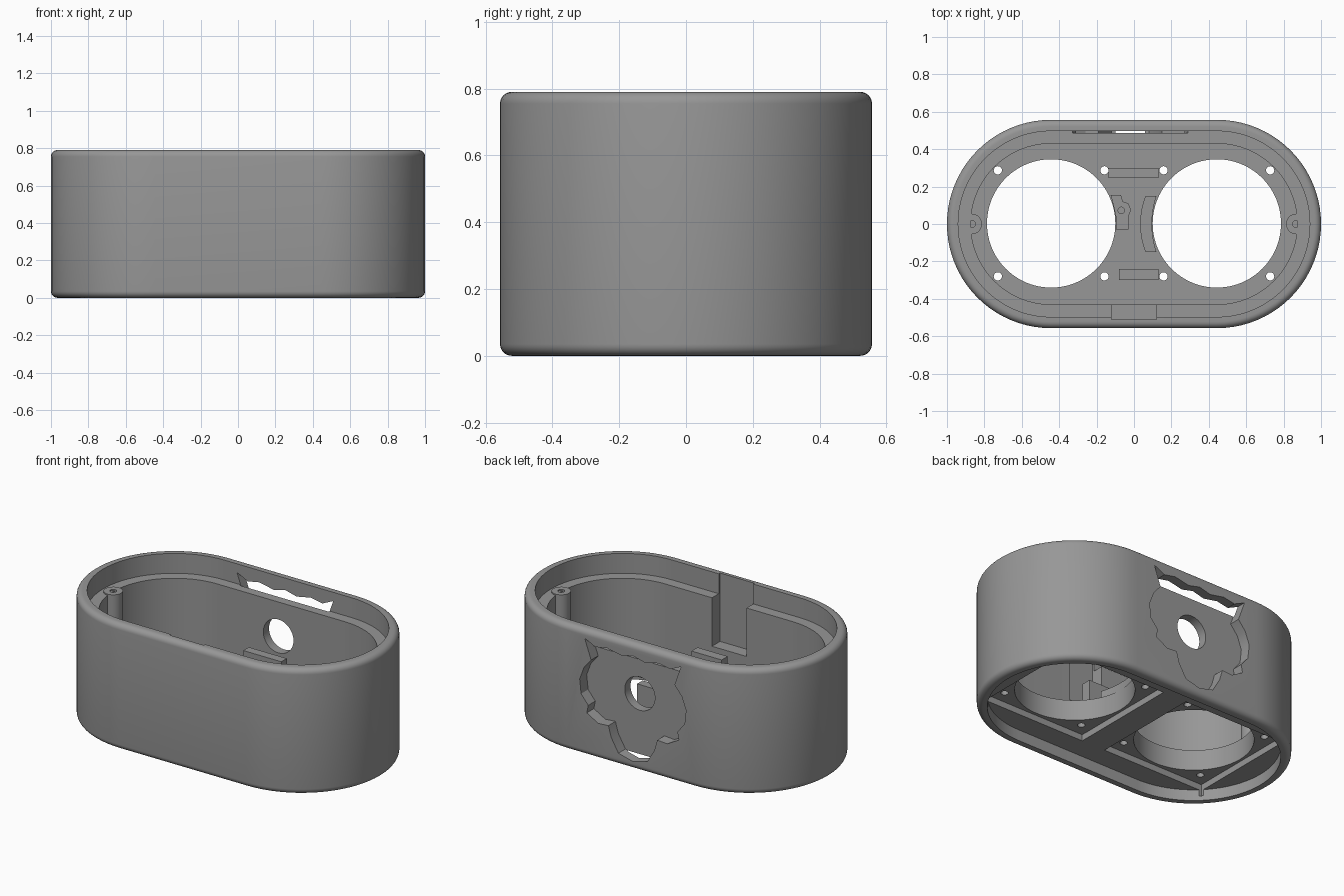
import bpy, bmesh, math

if "Cube" in bpy.data.objects:
    bpy.data.objects.remove(bpy.data.objects["Cube"])

R, CX, H = 0.557, 0.443, 0.79      # end radius, end centre offset, height
FLOOR, LEDGE = 0.24, 0.665

grey = bpy.data.materials.new("plain grey")
grey.diffuse_color = (0.31, 0.31, 0.31, 1)
grey.use_nodes = True
grey.node_tree.nodes["Principled BSDF"].inputs["Base Color"].default_value = grey.diffuse_color


def finish(bm, name):
    bmesh.ops.recalc_face_normals(bm, faces=bm.faces[:])
    me = bpy.data.meshes.new(name)
    bm.to_mesh(me)
    bm.free()
    me.materials.append(grey)
    ob = bpy.data.objects.new(name, me)
    bpy.context.collection.objects.link(ob)
    return ob


def loft(name, rings):
    """Closed solid through a list of equally long point rings."""
    bm = bmesh.new()
    vs = [[bm.verts.new(p) for p in ring] for ring in rings]
    n = len(vs[0])
    for a, b in zip(vs, vs[1:]):
        for i in range(n):
            j = (i + 1) % n
            bm.faces.new((a[i], a[j], b[j], b[i]))
    bm.faces.new(vs[0])
    bm.faces.new(vs[-1])
    return finish(bm, name)


def stadium(inset, z, n=40):
    r = R - inset
    ring = []
    for side in (1, -1):
        for i in range(n + 1):
            a = math.pi * (i / n - 0.5) + (0 if side == 1 else math.pi)
            ring.append((side * CX + r * math.cos(a), r * math.sin(a), z))
    return ring


def prism(name, pts, z0, z1):
    return loft(name, [[(x, y, z) for x, y in pts] for z in (z0, z1)])


def circle(cx, cy, r, n=64):
    return [(cx + r * math.cos(2 * math.pi * i / n),
             cy + r * math.sin(2 * math.pi * i / n)) for i in range(n)]


def rect(x0, x1, y0, y1):
    return [(x0, y0), (x1, y0), (x1, y1), (x0, y1)]


def cut(ob, cutter):
    cutter.hide_render = True
    mod = ob.modifiers.new("cut", 'BOOLEAN')
    mod.operation = 'DIFFERENCE'
    mod.solver = 'EXACT'
    mod.object = cutter
    bpy.context.view_layer.objects.active = ob
    bpy.ops.object.modifier_apply(modifier=mod.name)
    bpy.data.objects.remove(cutter)


# Housing: section swept round the stadium, from inner floor over the rim to the underside
B = 0.035
section = [(0.127, FLOOR), (0.127, LEDGE), (0.06, LEDGE), (0.06, H)]
arc = [math.radians(90 * i / 6) for i in range(7)]
section += [(B - B * math.sin(a), H - B + B * math.cos(a)) for a in arc]
section += [(B - B * math.cos(a), B - B * math.sin(a)) for a in arc]
section += [(0.06, 0.0), (0.06, 0.07)]
housing = loft("housing", [stadium(i, z) for i, z in section])

# Round openings with square recesses below and corner screw holes
for s in (-1, 1):
    c = s * CX
    cut(housing, prism("square_recess", rect(c - .36, c + .36, -.36, .36), 0.03, 0.11))
    cut(housing, prism("opening", circle(c, 0.003, 0.343, 96), 0.0, 0.4))
    for dx in (-.285, .285):
        for y in (-.28, .287):
            cut(housing, prism("screw_hole", circle(c + dx, y, 0.022, 24), 0.0, 0.4))

# Notch in the front inner wall
cut(housing, prism("notch", rect(-.12, .12, -.51, -.40), 0.36, 0.85))

# Ragged shield recess in the back, breaking through above the ledge
half = [(0.10, 0.075), (0.15, 0.16), (0.17, 0.23), (0.24, 0.225), (0.32, 0.27),
        (0.31, 0.32), (0.36, 0.38), (0.37, 0.47), (0.34, 0.55), (0.29, 0.61),
        (0.335, 0.735), (0.26, 0.70), (0.18, 0.715), (0.08, 0.695)]
outline = [(0, 0.05)] + half + [(0, 0.715)] + [(-x, z) for x, z in reversed(half)]
cut(housing, loft("shield_recess", [[(x - 0.02, y, z) for x, z in outline]
                                    for y in (0.487, 0.65)]))
# Round cable hole through the back wall
cut(housing, loft("cable_hole", [[(x, y, z) for x, z in circle(-0.02, 0.45, 0.105)]
                                 for y in (0.38, 0.65)]))

# Screw posts at both ends
parts = [housing]
for s, side in ((-1, "left"), (1, "right")):
    post = prism(side + "_post", circle(s * 0.868, 0, 0.055, 40), FLOOR - .01, LEDGE + 0.008)
    cut(post, prism("post_hole", circle(s * 0.868, 0, 0.02, 24), 0.4, 0.8))
    parts.append(post)

# Upright board guides on the floor
parts.append(prism("back_guide", rect(-.135, .13, .245, .30), FLOOR - .01, 0.40))
parts.append(prism("front_guide", rect(-.08, .13, -.30, -.24), FLOOR - .01, 0.40))

# Curved rib beside the right opening
span = math.asin(0.15 / 0.41)
angles = [math.pi - span + 2 * span * i / 16 for i in range(17)]
rib = [(CX + 0.41 * math.cos(a), 0.41 * math.sin(a)) for a in angles]
rib += [(CX + 0.347 * math.cos(a), 0.41 * math.sin(a)) for a in reversed(angles)]
parts.append(prism("curved_rib", rib, FLOOR - .01, 0.29))

# Small bracket with a screw hole beside the left opening
shape = [(-.125, .155), (-.07, .155), (-.06, .12), (-.03, .11), (-.015, .075),
         (-.03, .04), (-.03, -.03), (-.095, -.03), (-.095, .03), (-.11, .1)]
bracket = prism("bracket", shape, FLOOR - .01, 0.32)
cut(bracket, prism("bracket_hole", circle(-.068, .073, .017, 24), 0.26, 0.4))
parts.append(bracket)

# Smooth curved walls, keep edges sharp
bpy.ops.object.select_all(action='DESELECT')
for ob in parts:
    ob.select_set(True)
bpy.context.view_layer.objects.active = housing
bpy.ops.object.shade_smooth_by_angle(angle=math.radians(30))
